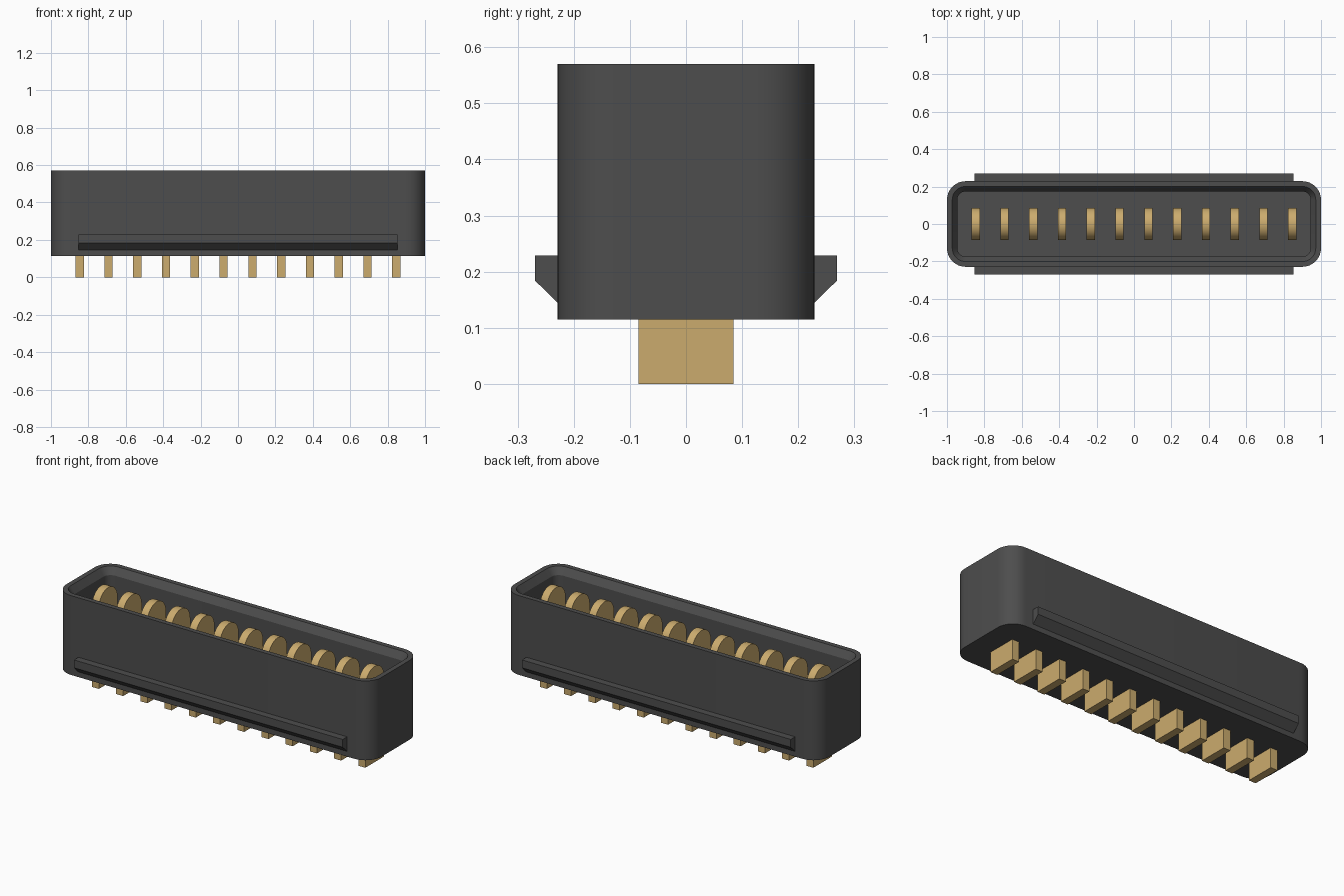
import bpy, bmesh, math

cube = bpy.data.objects.get("Cube")
if cube:
    bpy.data.objects.remove(cube, do_unlink=True)


def make_material(name, rgb, rough):
    mat = bpy.data.materials.new(name)
    mat.use_nodes = True
    mat.diffuse_color = (*rgb, 1)
    shader = mat.node_tree.nodes["Principled BSDF"]
    shader.inputs["Base Color"].default_value = (*rgb, 1)
    shader.inputs["Roughness"].default_value = rough
    return mat


black = make_material("dark grey plastic", (0.075, 0.075, 0.075), 0.6)
gold = make_material("gold contact", (0.6, 0.41, 0.155), 0.5)


def finish(name, bm, mat):
    bmesh.ops.recalc_face_normals(bm, faces=bm.faces)
    mesh = bpy.data.meshes.new(name)
    bm.to_mesh(mesh)
    bm.free()
    mesh.materials.append(mat)
    obj = bpy.data.objects.new(name, mesh)
    bpy.context.collection.objects.link(obj)
    bpy.ops.object.select_all(action="DESELECT")
    obj.select_set(True)
    bpy.context.view_layer.objects.active = obj
    bpy.ops.object.shade_smooth_by_angle(angle=math.radians(30))
    return obj


def rounded_ring(bm, inset, z, steps=8):
    """Rounded rectangle loop, inset from the outer wall."""
    half_x, half_y, radius = 1 - inset, 0.229 - inset, 0.1 - inset
    ring = []
    for quarter in range(4):
        sx = 1 if quarter in (0, 3) else -1
        sy = 1 if quarter < 2 else -1
        for i in range(steps + 1):
            a = (quarter + i / steps) * math.pi / 2
            ring.append(bm.verts.new((sx * (half_x - radius) + radius * math.cos(a),
                                      sy * (half_y - radius) + radius * math.sin(a), z)))
    return ring


def extrude_x(name, outline, x, width, mat):
    """Solid made from a (y, z) outline, centred on x."""
    bm = bmesh.new()
    ends = [[bm.verts.new((x + s * width / 2, y, z)) for y, z in outline] for s in (-1, 1)]
    for end in ends:
        bm.faces.new(end)
    for i in range(len(outline)):
        j = (i + 1) % len(outline)
        bm.faces.new((ends[0][i], ends[0][j], ends[1][j], ends[1][i]))
    return finish(name, bm, mat)


# Open housing: outer wall, flat rim, lead-in chamfer, inner wall, floor
bm = bmesh.new()
rings = [rounded_ring(bm, inset, z) for inset, z in
         ((0, 0.115), (0, 0.57), (0.028, 0.57), (0.055, 0.53), (0.055, 0.2))]
for low, high in zip(rings, rings[1:]):
    for i in range(len(low)):
        j = (i + 1) % len(low)
        bm.faces.new((low[i], low[j], high[j], high[i]))
bm.faces.new(rings[0])
bm.faces.new(rings[-1])
finish("housing", bm, black)

# Long latch ribs with a sloped underside
for name, side in (("front_rib", -1), ("back_rib", 1)):
    profile = [(0.222, 0.145), (0.229, 0.145), (0.269, 0.184), (0.269, 0.229), (0.222, 0.229)]
    extrude_x(name, [(side * y, z) for y, z in profile], 0, 1.706, black)

# Row of blade contacts with round tops
COUNT, REACH, R = 12, 0.846, 0.085
blade = [(-R, 0), (R, 0)]
blade += [(R * math.cos(i * math.pi / 16), 0.465 + R * math.sin(i * math.pi / 16)) for i in range(17)]
for n in range(COUNT):
    x = -REACH + 2 * REACH * n / (COUNT - 1)
    extrude_x(f"contact_{n + 1}", blade, x, 0.044, gold)
